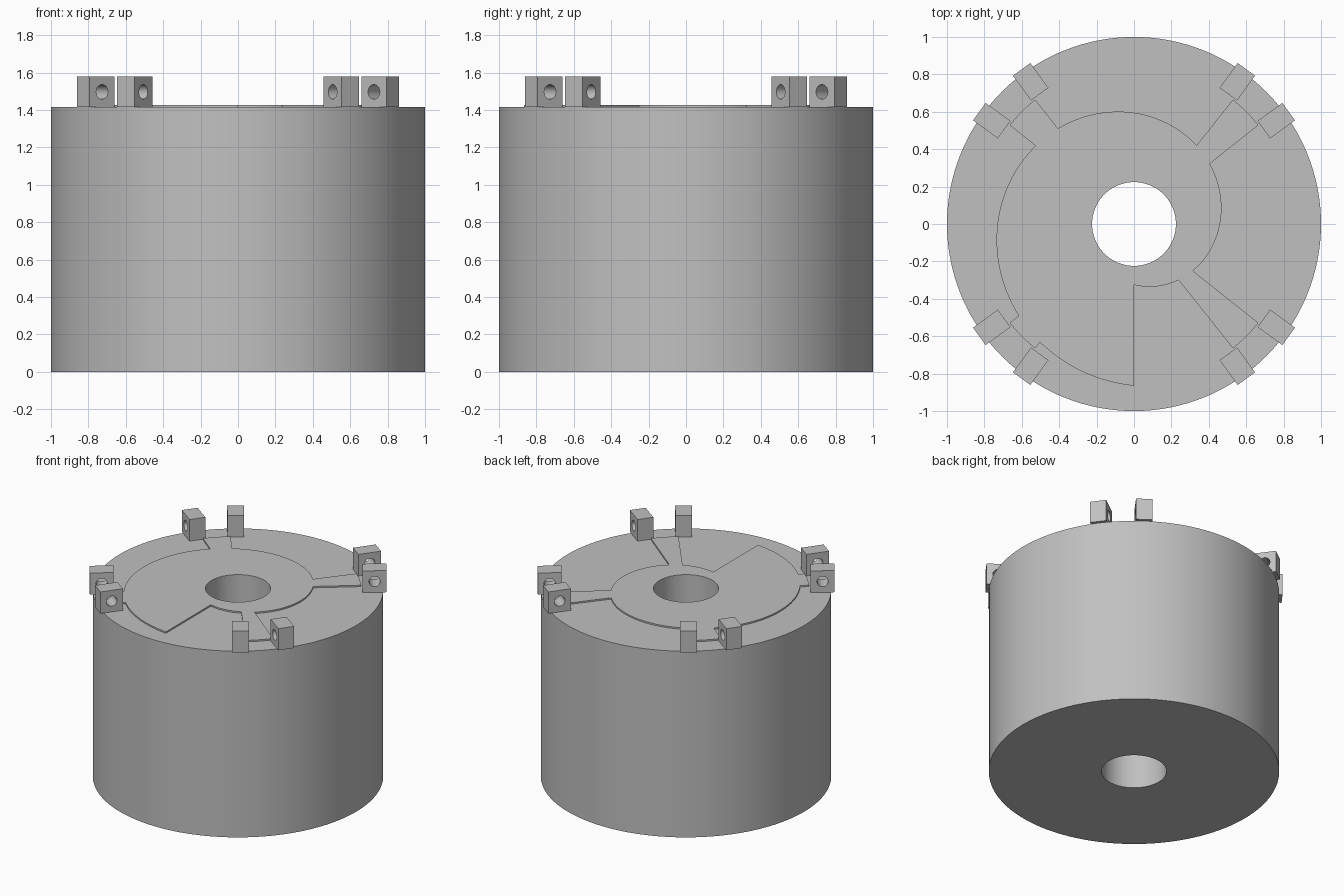
import bpy, bmesh
from math import radians, sin, cos, pi
from mathutils import Matrix

cube = bpy.data.objects.get("Cube")
if cube:
    bpy.data.objects.remove(cube)

grey = bpy.data.materials.new("machined_grey")
grey.use_nodes = True
colour = (0.53, 0.53, 0.53, 1)
grey.diffuse_color = colour
grey.node_tree.nodes["Principled BSDF"].inputs["Base Color"].default_value = colour

BORE = 0.224       # central hole radius
FACE_Z = 1.415     # main end face
PLATE_Z = 1.426    # top of the raised scroll plate
LUG_R = 0.94       # lug centre radius
LUG_SIZE = 0.164   # radial and vertical lug size
LUG_WIDTH = 0.115  # tangential lug size


def holed_prism(name, outline, hole, z0, z1, matrix=Matrix()):
    """Prism with a round hole; outline is a closed list of (angle, radius)."""
    bm = bmesh.new()

    def loop(z, inner):
        return [bm.verts.new(((hole if inner else r) * cos(a),
                              (hole if inner else r) * sin(a), z))
                for a, r in outline]

    loops = [loop(z0, False), loop(z1, False), loop(z1, True), loop(z0, True)]
    n = len(outline)
    for k in range(4):
        one, two = loops[k], loops[(k + 1) % 4]
        for i in range(n):
            j = (i + 1) % n
            bm.faces.new((one[i], one[j], two[j], two[i]))
    bmesh.ops.remove_doubles(bm, verts=bm.verts, dist=1e-5)
    bmesh.ops.recalc_face_normals(bm, faces=bm.faces)
    mesh = bpy.data.meshes.new(name)
    bm.to_mesh(mesh)
    bm.free()
    mesh.materials.append(grey)
    obj = bpy.data.objects.new(name, mesh)
    obj.matrix_world = matrix
    bpy.context.collection.objects.link(obj)
    bpy.ops.object.select_all(action='DESELECT')
    obj.select_set(True)
    bpy.context.view_layer.objects.active = obj
    bpy.ops.object.shade_smooth_by_angle(angle=radians(30))
    return obj


# Main drum with its bore
circle = [(2 * pi * i / 128, 1.0) for i in range(128)]
holed_prism("drum_body", circle, BORE, 0, FACE_Z)


# Raised plate: a one-turn spiral edge joined by four radial tabs
def spiral(deg):
    return 0.325 + 0.54 * (deg + 90) / 360


TAB_R, TAB_HALF = 0.85, 6.5
tabs = [-45, 45, 135, 225]
scroll = []
for deg in range(-90, 271, 3):
    if not any(abs(deg - t) <= TAB_HALF for t in tabs):
        scroll.append((deg, spiral(deg)))
    if deg in tabs:
        start, end = deg - TAB_HALF, deg + TAB_HALF
        scroll.append((start, spiral(start)))
        scroll += [(deg + f * TAB_HALF, TAB_R) for f in (-1, -0.5, 0, 0.5, 1)]
        scroll.append((end, spiral(end)))
holed_prism("scroll_plate", [(radians(d), r) for d, r in scroll],
            BORE, FACE_Z, PLATE_Z)

# Pairs of square lugs drilled along the tangent
square = []
for i in range(32):
    a = 2 * pi * i / 32
    square.append((a, LUG_SIZE / 2 / max(abs(cos(a)), abs(sin(a)))))
for t in tabs:
    for side, label in ((-9, "a"), (9, "b")):
        place = (Matrix.Rotation(radians(t + side), 4, 'Z')
                 @ Matrix.Translation((LUG_R, 0, FACE_Z + LUG_SIZE / 2))
                 @ Matrix.Rotation(pi / 2, 4, 'X'))
        holed_prism(f"lug_{tabs.index(t) + 1}{label}", square, 0.039,
                    -LUG_WIDTH / 2, LUG_WIDTH / 2, place)
